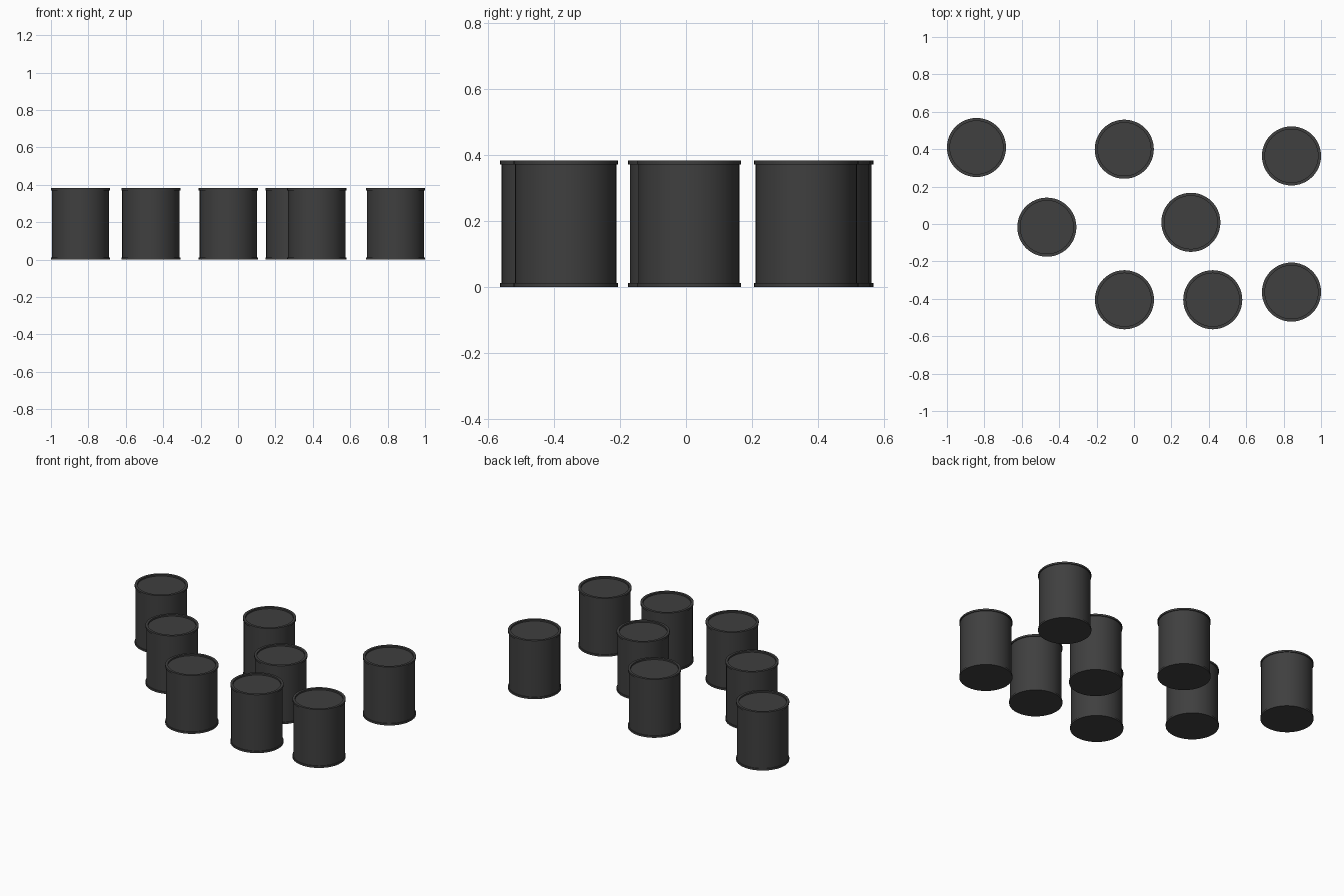
import bpy
import bmesh
from math import pi, radians

cube = bpy.data.objects.get("Cube")
if cube:
    bpy.data.objects.remove(cube, do_unlink=True)

# Single dark paint colour
COLOUR = (0.05, 0.05, 0.05, 1)
paint = bpy.data.materials.new("dark_grey_paint")
paint.use_nodes = True
paint.diffuse_color = COLOUR
bsdf = paint.node_tree.nodes["Principled BSDF"]
bsdf.inputs["Base Color"].default_value = COLOUR
bsdf.inputs["Roughness"].default_value = 0.7

RIM, WALL, INNER = 0.158, 0.153, 0.142
HEIGHT, LIP, RECESS = 0.382, 0.012, 0.01
SEGMENTS = 48

# Half section of a drum: base, bottom rim, wall, top rim, sunken lid
profile = [
    (0, 0), (RIM, 0), (RIM, LIP), (WALL, LIP),
    (WALL, HEIGHT - LIP), (RIM, HEIGHT - LIP), (RIM, HEIGHT),
    (INNER, HEIGHT), (INNER, HEIGHT - RECESS), (0, HEIGHT - RECESS),
]


def drum_mesh():
    bm = bmesh.new()
    verts = [bm.verts.new((r, 0, z)) for r, z in profile]
    edges = [bm.edges.new(pair) for pair in zip(verts, verts[1:])]
    bmesh.ops.spin(bm, geom=verts + edges, cent=(0, 0, 0), axis=(0, 0, 1),
                   angle=2 * pi, steps=SEGMENTS)
    bmesh.ops.remove_doubles(bm, verts=bm.verts, dist=0.0005)
    bmesh.ops.recalc_face_normals(bm, faces=bm.faces)
    mesh = bpy.data.meshes.new("drum")
    bm.to_mesh(mesh)
    bm.free()
    mesh.materials.append(paint)
    return mesh


# Scattered group of identical upright drums
positions = [
    (-0.842, 0.409), (-0.052, 0.4), (0.842, 0.364),
    (-0.466, -0.017), (0.304, 0.009),
    (-0.051, -0.405), (0.421, -0.405), (0.842, -0.364),
]
mesh = drum_mesh()
bpy.ops.object.select_all(action='DESELECT')
for number, (x, y) in enumerate(positions, 1):
    drum = bpy.data.objects.new(f"drum_{number}", mesh)
    drum.location = (x, y, 0)
    bpy.context.collection.objects.link(drum)

# Smooth walls with crisp rims; the mesh is shared by every drum
bpy.context.view_layer.objects.active = drum
drum.select_set(True)
bpy.ops.object.shade_smooth_by_angle(angle=radians(30))
